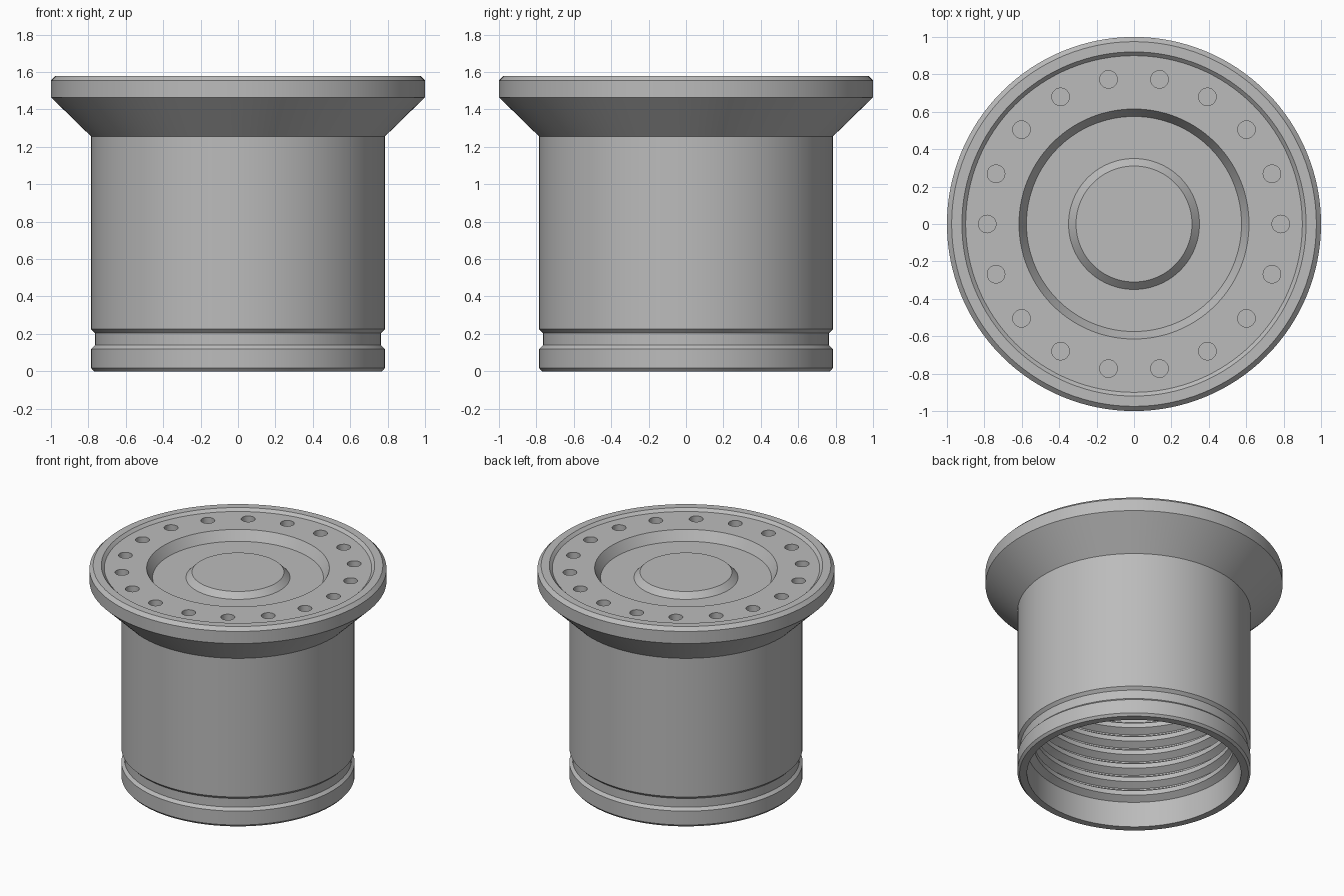
import bpy, bmesh, math
from mathutils import Matrix

if "Cube" in bpy.data.objects:
    bpy.data.objects.remove(bpy.data.objects["Cube"], do_unlink=True)

SIDES = 128
HOLES = 18

grey = bpy.data.materials.new("plain_grey")
grey.use_nodes = True
colour = (0.5, 0.5, 0.5, 1)
grey.diffuse_color = colour
grey.node_tree.nodes["Principled BSDF"].inputs["Base Color"].default_value = colour


def make_object(name, bm):
    bmesh.ops.recalc_face_normals(bm, faces=bm.faces)
    mesh = bpy.data.meshes.new(name)
    bm.to_mesh(mesh)
    bm.free()
    mesh.materials.append(grey)
    obj = bpy.data.objects.new(name, mesh)
    bpy.context.collection.objects.link(obj)
    return obj


def lathe(name, profile):
    """Revolve (radius, height) points about z and cap both open ends."""
    bm = bmesh.new()
    verts = [bm.verts.new((r, 0, z)) for r, z in profile]
    edges = [bm.edges.new(pair) for pair in zip(verts, verts[1:])]
    bmesh.ops.spin(bm, geom=verts + edges, cent=(0, 0, 0), axis=(0, 0, 1),
                   angle=math.tau, steps=SIDES, use_merge=True)
    bmesh.ops.remove_doubles(bm, verts=bm.verts, dist=1e-4)
    bmesh.ops.holes_fill(bm, edges=[e for e in bm.edges if e.is_boundary], sides=0)
    return make_object(name, bm)


# Top: raised hub, recess, drilled deck and rim lip
top = [(0.31, 1.53), (0.35, 1.49), (0.575, 1.49), (0.615, 1.56),
       (0.90, 1.56), (0.92, 1.58), (0.975, 1.58)]
# Outside: flange, cone, barrel, seal groove and foot
outside = [(1.0, 1.555), (1.0, 1.465), (0.785, 1.255), (0.785, 0.225),
           (0.765, 0.205), (0.765, 0.14), (0.785, 0.12), (0.785, 0.017), (0.77, 0)]
# Inside: smooth bore followed by thread-like ridges
bore, ridge = 0.72, 0.675
inside = [(bore, 0)]
for i in range(6):
    z = 0.19 + 0.105 * i
    inside += [(bore, z), (ridge, z + 0.03), (ridge, z + 0.065), (bore, z + 0.095)]
inside.append((bore, 1.25))

body = lathe("flanged_cap", top + outside + inside)

# Ring of blind holes in the deck
bm = bmesh.new()
for i in range(HOLES):
    place = Matrix.Rotation(math.tau * i / HOLES, 4, 'Z') @ Matrix.Translation((0.785, 0, 1.56))
    bmesh.ops.create_cone(bm, cap_ends=True, segments=32, radius1=0.047,
                          radius2=0.047, depth=0.14, matrix=place)
cutter = make_object("hole_cutter", bm)
cutter.hide_render = True

drill = body.modifiers.new("drill_holes", 'BOOLEAN')
drill.operation = 'DIFFERENCE'
drill.solver = 'EXACT'
drill.object = cutter

bpy.ops.object.select_all(action='DESELECT')
body.select_set(True)
bpy.context.view_layer.objects.active = body
bpy.ops.object.modifier_apply(modifier=drill.name)
bpy.data.objects.remove(cutter, do_unlink=True)
bpy.ops.object.shade_smooth_by_angle(angle=math.radians(20))
